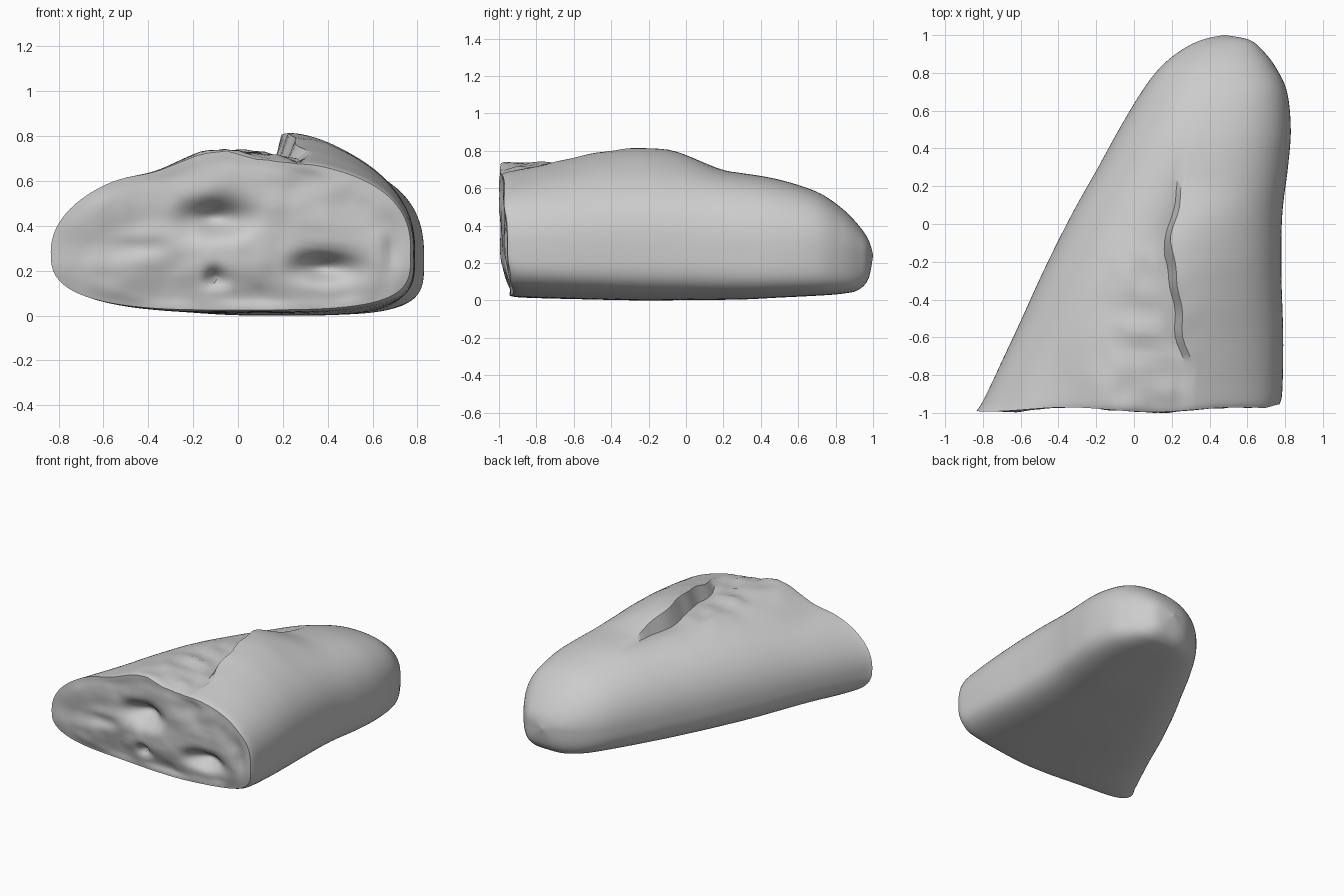
import bpy, bmesh, math
from mathutils import Vector, noise

if "Cube" in bpy.data.objects:
    bpy.data.objects.remove(bpy.data.objects["Cube"])

# Key sections front to back: y, left x, right x, top z, bottom z, widest z
KEYS = [
    (-0.97, -0.835, 0.77, 0.70, 0.03, 0.29),
    (-0.90, -0.79, 0.785, 0.715, 0.02, 0.28),
    (-0.60, -0.64, 0.79, 0.735, 0.012, 0.28),
    (-0.25, -0.48, 0.78, 0.74, 0.005, 0.28),
    (0.05, -0.33, 0.785, 0.715, 0.007, 0.28),
    (0.30, -0.19, 0.815, 0.685, 0.01, 0.27),
    (0.50, -0.08, 0.83, 0.65, 0.02, 0.26),
    (0.70, 0.04, 0.81, 0.585, 0.03, 0.26),
    (0.83, 0.14, 0.75, 0.50, 0.04, 0.25),
    (0.92, 0.25, 0.68, 0.41, 0.06, 0.25),
    (0.975, 0.36, 0.61, 0.33, 0.12, 0.25),
    (1.00, 0.475, 0.485, 0.25, 0.24, 0.245),
]
# Hollows in the torn front face: x, z, radius x, radius z, depth
HOLLOWS = [(-0.10, 0.44, 0.13, 0.07, 0.12), (0.38, 0.22, 0.13, 0.06, 0.12),
           (-0.10, 0.17, 0.04, 0.04, 0.06), (0.04, 0.09, 0.07, 0.05, 0.04),
           (0.70, 0.30, 0.04, 0.10, 0.04), (-0.45, 0.31, 0.10, 0.04, 0.02)]
AROUND, STEPS, RINGS = 144, 8, 30
HALF = math.pi / 2


def smooth(a, b, v):
    t = min(1, max(0, (v - a) / (b - a)))
    return t * t * (3 - 2 * t)


def section(i, t):
    """Catmull-Rom blend between the key sections."""
    n = len(KEYS) - 1
    p = [KEYS[min(n, max(0, j))] for j in (i - 1, i, i + 1, i + 2)]
    return [0.5 * (2 * b + (c - a) * t + (2 * a - 5 * b + 4 * c - d) * t * t
                   + (3 * b - a - 3 * c + d) * t ** 3) for a, b, c, d in zip(*p)]


def roundness(c, s):
    """Superellipse exponent per quadrant: soft left edge, boxy right base."""
    if s >= 0:
        return 2 / (2.05 if c < 0 else 2.5)
    return 2 / (2.9 if c < 0 else 3.8)


def front_y(x, z):
    """Gently wavy plane of the torn front."""
    return (-0.975 + 0.045 * (1 - smooth(0, 0.25, z)) - 0.012 * z
            + 0.025 * smooth(0.68, 0.78, x) + 0.012 * math.sin(7 * x + 4))


def crust_edge(y):
    """x of the split running along the top."""
    return (0.20 + 0.05 * smooth(-0.1, -0.45, y) + 0.06 * smooth(-0.5, -0.8, y)
            + 0.06 * smooth(-0.1, 0.25, y) + 0.008 * math.sin(23 * y))


def torn_top(x, y, on_lip):
    """Height change from the split crust along the top."""
    d = abs(x - crust_edge(y))
    front = 1 - smooth(-0.9, -0.5, y)
    rough = math.exp(-((x - 0.1) / 0.22) ** 2) * (1 - smooth(-0.5, 0.0, y))
    dz = 0.035 * rough * noise.noise(Vector((x * 9, y * 8, 0)))
    dz += front * (0.03 * math.exp(-((x + 0.1) / 0.16) ** 2)
                   - 0.02 * math.exp(-((x + 0.38) / 0.12) ** 2))
    if on_lip:
        lip = 0.082 * smooth(-1.0, -0.18, y) * (1 - smooth(-0.12, 0.25, y))
        return dz * 0.3 + lip * math.exp(-(d / 0.3) ** 2)
    gap = 0.06 * smooth(-0.98, -0.5, y) * (1 - smooth(0.0, 0.45, y))
    return dz - gap * math.exp(-d / 0.13)


bm = bmesh.new()
loops = []

# Crust: sections lofted from the front rim to the rounded nose
for i in range(len(KEYS) - 1):
    for k in range(STEPS + (i == len(KEYS) - 2)):
        y0, xl, xr, top, bot, mid = section(i, k / STEPS)
        xc, hw = (xl + xr) / 2, (xr - xl) / 2
        # Slide the points so that one row follows the split exactly
        u = max(-0.5, min(0.5, (crust_edge(y0) - xc) / hw))
        u *= 1 - smooth(0.3, 0.7, y0)
        split = math.acos(math.copysign(abs(u) ** (1 / roundness(u, 1)), u))
        loop = []
        for j in range(AROUND):
            a = math.tau * j / AROUND
            if j <= AROUND // 4:
                a *= split / HALF
            elif j <= AROUND // 2:
                a = split + (a - HALF) * (math.pi - split) / HALF
            c, s = math.cos(a), math.sin(a)
            e = roundness(c, s)
            x = xc + hw * math.copysign(abs(c) ** e, c)
            z = mid + ((top - mid) if s >= 0 else (bot - mid)) * abs(s) ** e
            if 0 < j < AROUND // 2:
                z += torn_top(x, y0, j <= AROUND // 4) * smooth(0.25, 0.8, s)
            w = smooth(-0.6, -0.97, y0)
            y = y0 + w * (front_y(x, z) + 0.97)
            loop.append(bm.verts.new((x, y, z)))
        loops.append(loop)

# Torn front face: concentric rings with hollows and crumb texture
centre = Vector((0.03, 0, 0.36))
rim = [v.co.copy() for v in loops[0]]
inner = []
for k in range(1, RINGS):
    f = 1 - k / RINGS
    loop = []
    for p in rim:
        x = centre.x + (p.x - centre.x) * f
        z = centre.z + (p.z - centre.z) * f
        dent = sum(h * math.exp(-((x - cx) / rx) ** 2 - ((z - cz) / rz) ** 2)
                   for cx, cz, rx, rz, h in HOLLOWS)
        crumb = 0.018 * noise.noise(Vector((x * 5, 3, z * 5)))
        crumb += 0.005 * noise.noise(Vector((x * 11, 8, z * 11)))
        y = front_y(x, z) + (dent + crumb) * smooth(0, 0.15, 1 - f)
        loop.append(bm.verts.new((x, max(-1, y), z)))
    inner.append(loop)
loops = inner[::-1] + loops

# Skin the loops and close both ends
for a, b in zip(loops, loops[1:]):
    for j in range(AROUND):
        n = (j + 1) % AROUND
        bm.faces.new((a[j], a[n], b[n], b[j]))
bm.faces.new(loops[0])
bm.faces.new(loops[-1])
bmesh.ops.recalc_face_normals(bm, faces=bm.faces)
low = min(v.co.z for v in bm.verts)
for v in bm.verts:
    v.co.z -= low

mesh = bpy.data.meshes.new("torn_loaf_end")
bm.to_mesh(mesh)
bm.free()
loaf = bpy.data.objects.new("torn_loaf_end", mesh)
bpy.context.collection.objects.link(loaf)
bpy.context.view_layer.objects.active = loaf
loaf.select_set(True)
bpy.ops.object.shade_smooth_by_angle(angle=math.radians(50))
